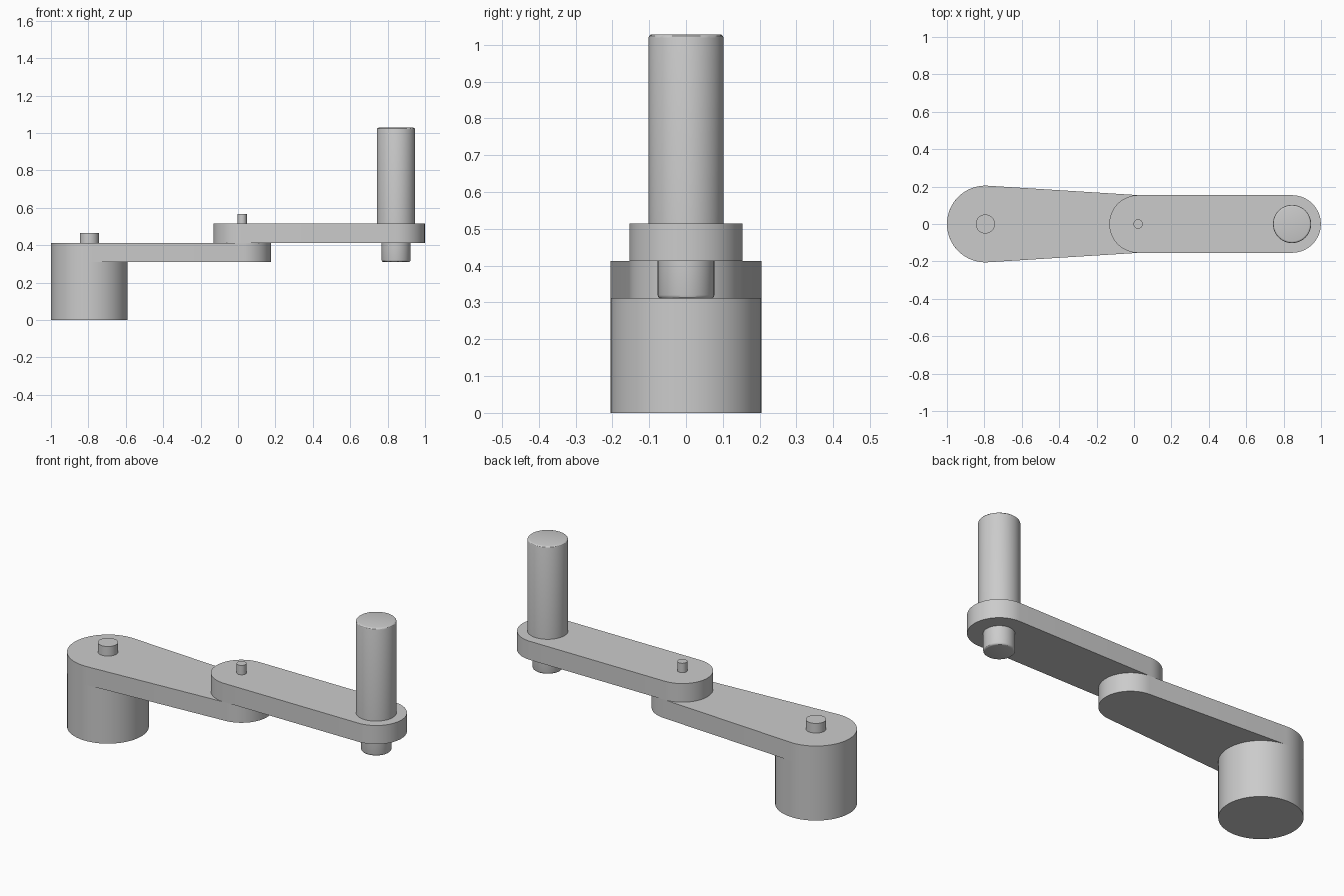
import bpy, bmesh, math

cube = bpy.data.objects.get("Cube")
if cube:
    bpy.data.objects.remove(cube, do_unlink=True)

grey = bpy.data.materials.new("plain grey")
grey.use_nodes = True
colour = (0.6, 0.6, 0.6, 1)
grey.diffuse_color = colour
grey.node_tree.nodes["Principled BSDF"].inputs["Base Color"].default_value = colour


def arc(x, r, start, end, steps):
    """Points on a circle centred at (x, 0)."""
    return [(x + r * math.cos(start + (end - start) * i / steps),
             r * math.sin(start + (end - start) * i / steps)) for i in range(steps + 1)]


def finish(name, bm):
    bmesh.ops.recalc_face_normals(bm, faces=bm.faces)
    mesh = bpy.data.meshes.new(name)
    bm.to_mesh(mesh)
    bm.free()
    mesh.materials.append(grey)
    obj = bpy.data.objects.new(name, mesh)
    bpy.context.collection.objects.link(obj)
    bpy.ops.object.select_all(action='DESELECT')
    obj.select_set(True)
    bpy.context.view_layer.objects.active = obj
    bpy.ops.object.shade_smooth_by_angle(angle=math.radians(30))
    return obj


def extrude(name, outline, z0, z1, round_top=0, round_bottom=0):
    """Extrude an outline from z0 to z1, with optional rounded rims."""
    bm = bmesh.new()
    base = bm.faces.new([bm.verts.new((x, y, z0)) for x, y in outline])
    bmesh.ops.extrude_face_region(bm, geom=[base], use_keep_orig=True)
    bm.faces.ensure_lookup_table()
    top = [v for v in bm.verts if v.index == -1 or v not in base.verts]
    for v in top:
        v.co.z = z1
    for z, size in ((z1, round_top), (z0, round_bottom)):
        if size:
            rim = [e for e in bm.edges if all(abs(v.co.z - z) < 1e-5 for v in e.verts)]
            bmesh.ops.bevel(bm, geom=rim, offset=size, segments=3,
                            profile=0.5, affect='EDGES')
    return finish(name, bm)


def cylinder(name, x, r, z0, z1, **rims):
    return extrude(name, arc(x, r, 0, math.tau, 64)[:-1], z0, z1, **rims)


def link(name, xa, ra, xb, rb, z0, z1):
    """Arm with two round ends joined by their tangent lines."""
    a = math.acos((ra - rb) / (xb - xa))
    outline = arc(xa, ra, a, math.tau - a, 32) + arc(xb, rb, -a, a, 32)
    return extrude(name, outline, z0, z1)


BASE_X, JOINT_X, TOOL_X = -0.795, 0.022, 0.845

# Base and lower arm
cylinder("base_column", BASE_X, 0.205, 0, 0.31)
link("lower_arm", BASE_X, 0.205, JOINT_X, 0.154, 0.31, 0.412)
cylinder("base_pin", BASE_X, 0.051, 0.412, 0.465)

# Upper arm and its pivot
link("upper_arm", JOINT_X, 0.154, TOOL_X, 0.154, 0.412, 0.515)
cylinder("joint_pin", JOINT_X, 0.025, 0.515, 0.567)

# Vertical tool shaft above and its stub below
cylinder("tool_shaft", TOOL_X, 0.102, 0.515, 1.028, round_top=0.01)
cylinder("tool_stub", TOOL_X, 0.077, 0.31, 0.412, round_bottom=0.01)
